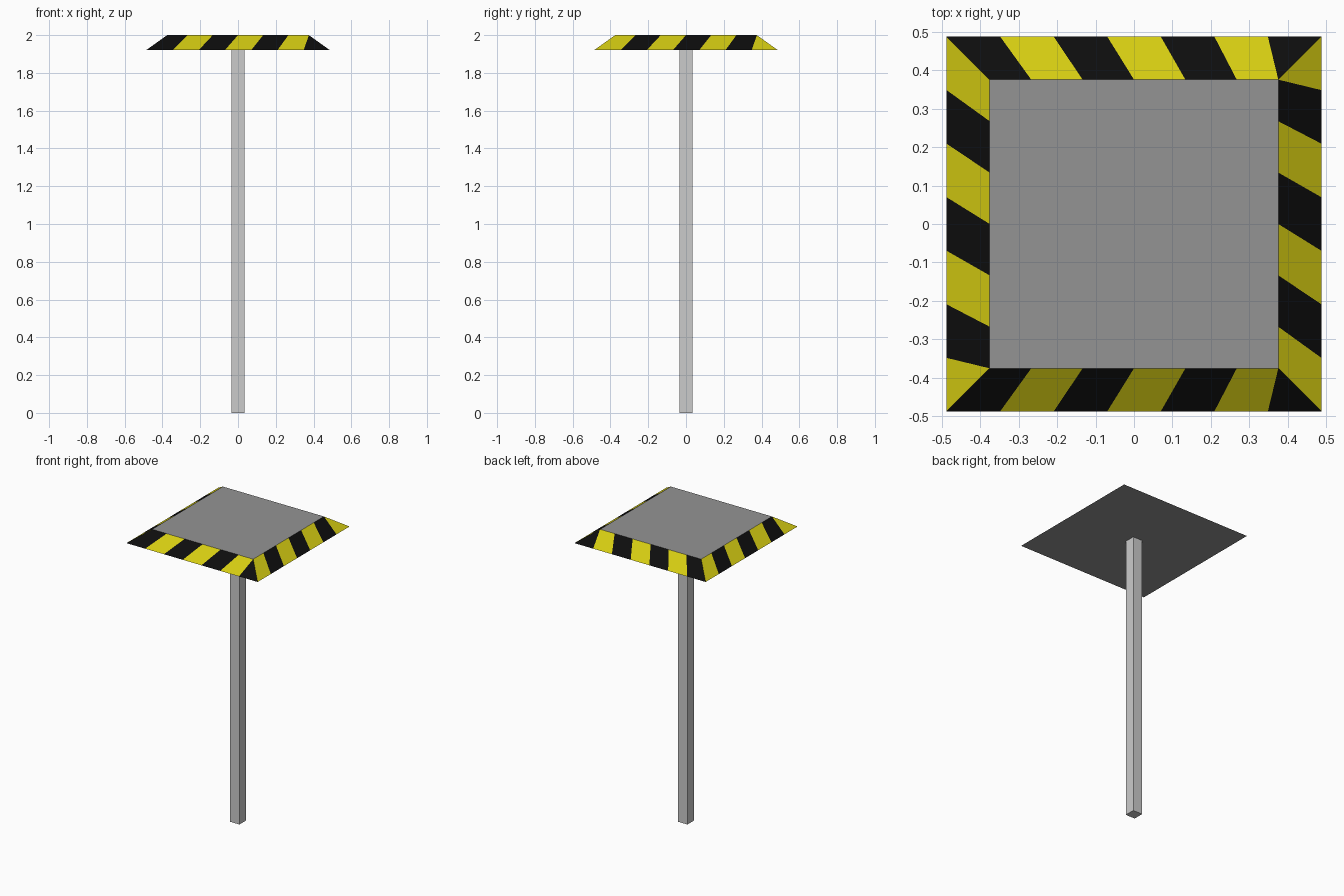
import bpy, bmesh

if "Cube" in bpy.data.objects:
    bpy.data.objects.remove(bpy.data.objects["Cube"])

OUT, INN = 0.487, 0.375      # half widths of the canopy at its rim and top
Z0, Z1 = 1.92, 2.0           # canopy underside and top


def material(name, rgb):
    m = bpy.data.materials.new(name)
    m.diffuse_color = (*rgb, 1)
    m.use_nodes = True
    m.node_tree.nodes["Principled BSDF"].inputs["Base Color"].default_value = m.diffuse_color
    return m


def add_object(name, bm, mats=()):
    me = bpy.data.meshes.new(name)
    bm.to_mesh(me)
    bm.free()
    for m in mats:
        me.materials.append(m)
    ob = bpy.data.objects.new(name, me)
    bpy.context.collection.objects.link(ob)
    return ob


# Square post
bpy.ops.mesh.primitive_cube_add(size=1, location=(0, 0, Z0 / 2))
post = bpy.context.object
post.name = "post"
post.scale = (0.07, 0.07, Z0)

# Darker grey top panel and underside of the canopy
grey = material("dark_grey", (0.294, 0.294, 0.294))
for name, h, z, up in (("canopy_top", INN, Z1, True), ("canopy_underside", OUT, Z0, False)):
    bm = bmesh.new()
    ring = [bm.verts.new((x * h, y * h, z)) for x, y in ((-1, -1), (1, -1), (1, 1), (-1, 1))]
    bm.faces.new(ring if up else ring[::-1])
    add_object(name, bm, [grey])

# Slanted hazard stripes on the four sloping sides: (mapping, first colour, flip winding)
sides = [
    (lambda s, d, z: (s, -d, z), 0, False),   # front
    (lambda s, d, z: (s, d, z), 0, True),     # back
    (lambda s, d, z: (d, s, z), 1, False),    # right
    (lambda s, d, z: (-d, -s, z), 1, False),  # left
]
outer = [-OUT + 2 * OUT * i / 7 for i in range(8)]
inner = [-INN] + [-0.267 + 0.1335 * i for i in range(5)] + [INN, INN]

bm = bmesh.new()
for place, first, flip in sides:
    for i in range(7):
        pts = [place(outer[i], OUT, Z0), place(outer[i + 1], OUT, Z0),
               place(inner[i + 1], INN, Z1)]
        if i < 6:                              # the last stripe is a triangle
            pts.append(place(inner[i], INN, Z1))
        if flip:
            pts.reverse()
        face = bm.faces.new([bm.verts.new(p) for p in pts])
        face.material_index = (i + first) % 2
bmesh.ops.remove_doubles(bm, verts=bm.verts, dist=1e-4)
add_object("canopy_striped_border", bm,
           (material("black_paint", (0.004, 0.004, 0.004)),
            material("yellow_paint", (0.665, 0.604, 0.006))))
